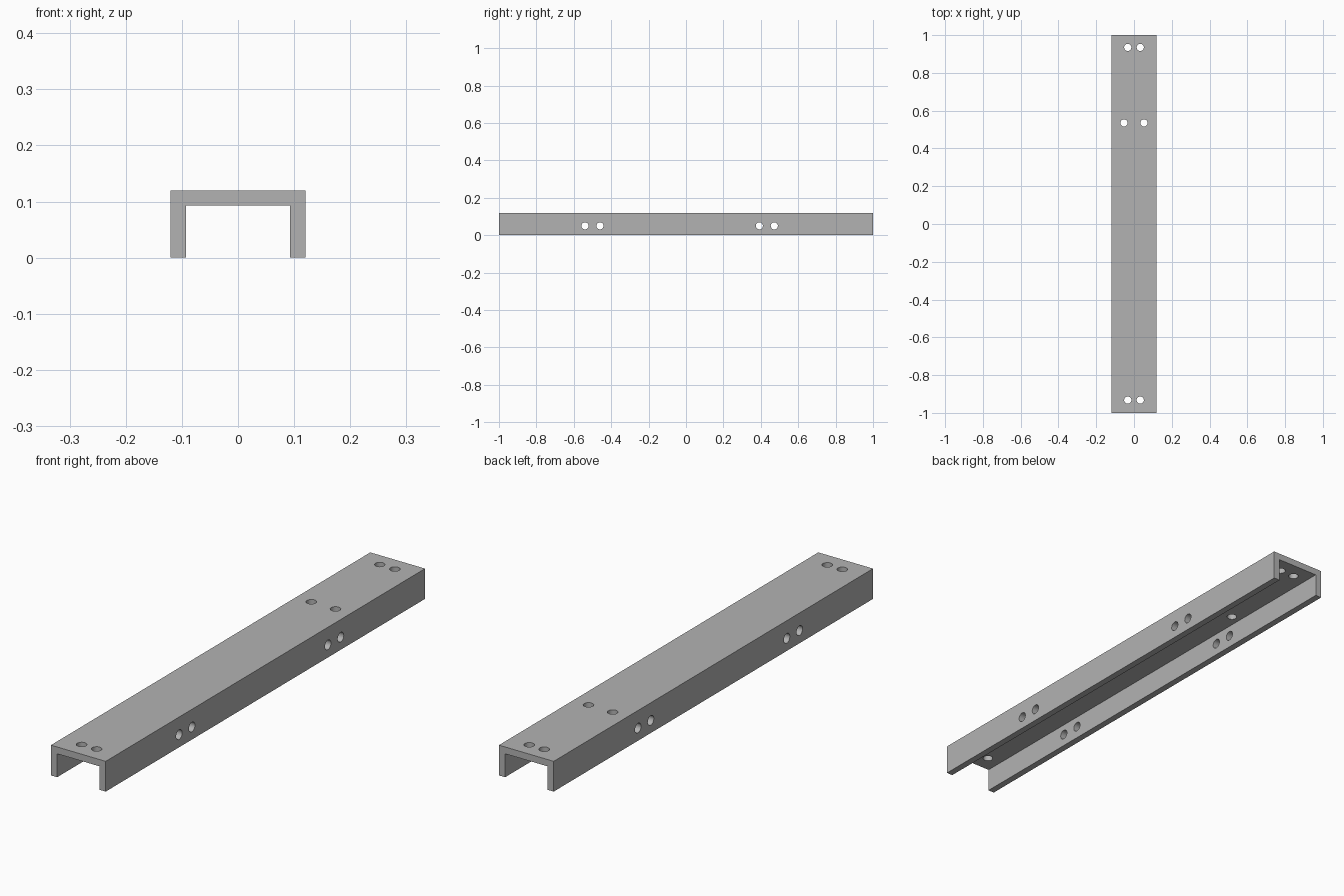
import bpy
import bmesh
import math

cube = bpy.data.objects.get("Cube")
if cube:
    bpy.data.objects.remove(cube, do_unlink=True)

HALF_W, HEIGHT, HALF_L, WALL = 0.12, 0.12, 1.0, 0.027
HOLE_R = 0.019

# Plain grey metal
GREY = (0.45, 0.45, 0.45, 1.0)
metal = bpy.data.materials.new("grey metal")
metal.use_nodes = True
metal.diffuse_color = GREY
metal.node_tree.nodes["Principled BSDF"].inputs["Base Color"].default_value = GREY

# Channel: an upside-down U profile extruded along its length
inner = HALF_W - WALL
profile = [(-HALF_W, 0), (-inner, 0), (-inner, HEIGHT - WALL), (inner, HEIGHT - WALL),
           (inner, 0), (HALF_W, 0), (HALF_W, HEIGHT), (-HALF_W, HEIGHT)]
bm = bmesh.new()
face = bm.faces.new([bm.verts.new((x, -HALF_L, z)) for x, z in profile])
extruded = bmesh.ops.extrude_face_region(bm, geom=[face])["geom"]
bmesh.ops.translate(bm, vec=(0, 2 * HALF_L, 0),
                    verts=[v for v in extruded if isinstance(v, bmesh.types.BMVert)])
bmesh.ops.recalc_face_normals(bm, faces=bm.faces)
mesh = bpy.data.meshes.new("channel_bar")
bm.to_mesh(mesh)
bm.free()
mesh.materials.append(metal)
channel = bpy.data.objects.new("channel_bar", mesh)
bpy.context.collection.objects.link(channel)


def drill(name, location, depth, rotation=(0, 0, 0)):
    """Cut one round hole through the channel."""
    bpy.ops.mesh.primitive_cylinder_add(vertices=32, radius=HOLE_R, depth=depth,
                                        location=location, rotation=rotation)
    cutter = bpy.context.object
    cutter.name = name
    cutter.data.materials.append(metal)
    cut = channel.modifiers.new(name, "BOOLEAN")
    cut.operation, cut.solver, cut.object = "DIFFERENCE", "EXACT", cutter
    bpy.context.view_layer.objects.active = channel
    bpy.ops.object.modifier_apply(modifier=name)
    bpy.data.objects.remove(cutter, do_unlink=True)


# Pairs of holes down through the top plate
for y, x in ((-0.932, 0.033), (0.535, 0.053), (0.935, 0.033)):
    for side in (-1, 1):
        drill("top_hole", (side * x, y, HEIGHT), 0.1)

# Pairs of holes across both side walls
for y in (-0.54, -0.46, 0.392, 0.472):
    drill("side_hole", (0, y, 0.05), 0.4, (0, math.pi / 2, 0))

# Smooth hole walls, sharp edges elsewhere
bpy.ops.object.select_all(action="DESELECT")
channel.select_set(True)
bpy.context.view_layer.objects.active = channel
bpy.ops.object.shade_smooth_by_angle(angle=math.radians(30))
